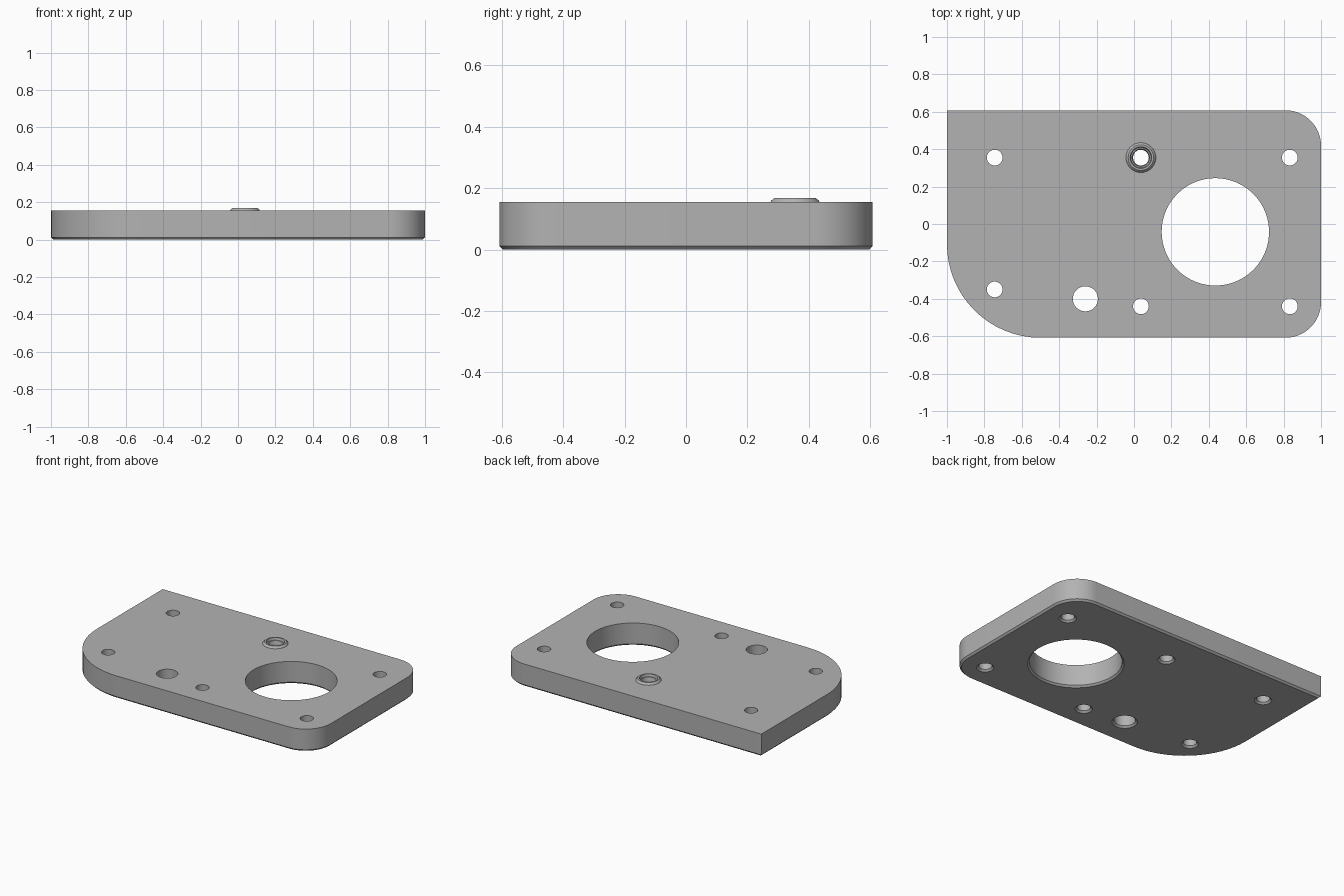
import bpy, bmesh
from math import cos, sin, pi, radians

cube = bpy.data.objects.get("Cube")
if cube:
    bpy.data.objects.remove(cube, do_unlink=True)

grey = bpy.data.materials.new("machined grey")
grey.use_nodes = True
colour = (0.45, 0.45, 0.45, 1)
grey.diffuse_color = colour
grey.node_tree.nodes["Principled BSDF"].inputs["Base Color"].default_value = colour

TOP, CHAMFER = 0.155, 0.012
HALF_X, HALF_Y = 1.0, 0.608
BOSS = (0.037, 0.355)


def circle(centre, r, n):
    return [(centre[0] + r * cos(2 * pi * i / n), centre[1] + r * sin(2 * pi * i / n))
            for i in range(n)]


def outline(inset):
    """Plate outline, anticlockwise, with one square corner at the back right."""
    points = []
    corners = [(1, 1, 0.19, 0), (-1, 1, 0, 90), (-1, -1, 0.5, 180), (1, -1, 0.19, 270)]
    for sx, sy, r, start in corners:
        if r == 0:
            points.append((sx * (HALF_X - inset), sy * (HALF_Y - inset)))
            continue
        cx, cy = sx * (HALF_X - r), sy * (HALF_Y - r)
        for i in range(17):
            a = radians(start + 90 * i / 16)
            points.append((cx + (r - inset) * cos(a), cy + (r - inset) * sin(a)))
    return points


def loft(bm, rings):
    """Join (points, z) rings with walls; return the edges of the end rings."""
    loops = [[bm.verts.new((x, y, z)) for x, y in pts] for pts, z in rings]
    for a, b in zip(loops, loops[1:]):
        for i in range(len(a)):
            j = (i + 1) % len(a)
            bm.faces.new((a[i], a[j], b[j], b[i]))
    ends = []
    for loop in (loops[0], loops[-1]):
        ends.append([bm.edges.get((loop[i - 1], loop[i])) for i in range(len(loop))])
    return ends


def finish(bm, name):
    bmesh.ops.recalc_face_normals(bm, faces=bm.faces)
    mesh = bpy.data.meshes.new(name)
    bm.to_mesh(mesh)
    bm.free()
    obj = bpy.data.objects.new(name, mesh)
    bpy.context.collection.objects.link(obj)
    mesh.materials.append(grey)
    bpy.ops.object.select_all(action="DESELECT")
    obj.select_set(True)
    bpy.context.view_layer.objects.active = obj
    bpy.ops.object.shade_smooth_by_angle(angle=radians(30))
    return obj


# Plate: outer wall with a chamfered lower edge
bm = bmesh.new()
bottom, top = loft(bm, [(outline(CHAMFER), 0), (outline(0), CHAMFER), (outline(0), TOP)])

# Through holes, each chamfered underneath
holes = [((x, y), 0.042) for x, y in
         [(-0.745, 0.355), (0.833, 0.355), (-0.745, -0.35), (0.833, -0.44), (0.037, -0.44)]]
holes += [((-0.26, -0.4), 0.067), ((0.435, -0.042), 0.287)]
for centre, r in holes:
    n = 96 if r > 0.2 else 40
    low, high = loft(bm, [(circle(centre, r + CHAMFER, n), 0),
                          (circle(centre, r, n), CHAMFER), (circle(centre, r, n), TOP)])
    bottom += low
    top += high

# Hole beneath the boss, opening into its seat
seat = [(0.054, 0), (0.042, CHAMFER), (0.042, 0.13), (0.08, TOP)]
low, high = loft(bm, [(circle(BOSS, r, 40), z) for r, z in seat])
bottom += low
top += high

# Flat top and bottom faces around the holes
for edges, z in ((bottom, -1), (top, 1)):
    bmesh.ops.triangle_fill(bm, use_beauty=True, edges=edges, normal=(0, 0, z))
finish(bm, "mounting_plate")

# Raised boss with a stepped countersink
bm = bmesh.new()
profile = [(0.08, TOP), (0.078, 0.159), (0.068, 0.168), (0.058, 0.168),
           (0.054, 0.152), (0.047, 0.152), (0.042, 0.13)]
loft(bm, [(circle(BOSS, r, 40), z) for r, z in profile])
boss = finish(bm, "raised_boss")

# The boss surface is open below, so make sure it faces outward
if boss.data.polygons[2 * 40].normal.z < 0:
    boss.data.flip_normals()
